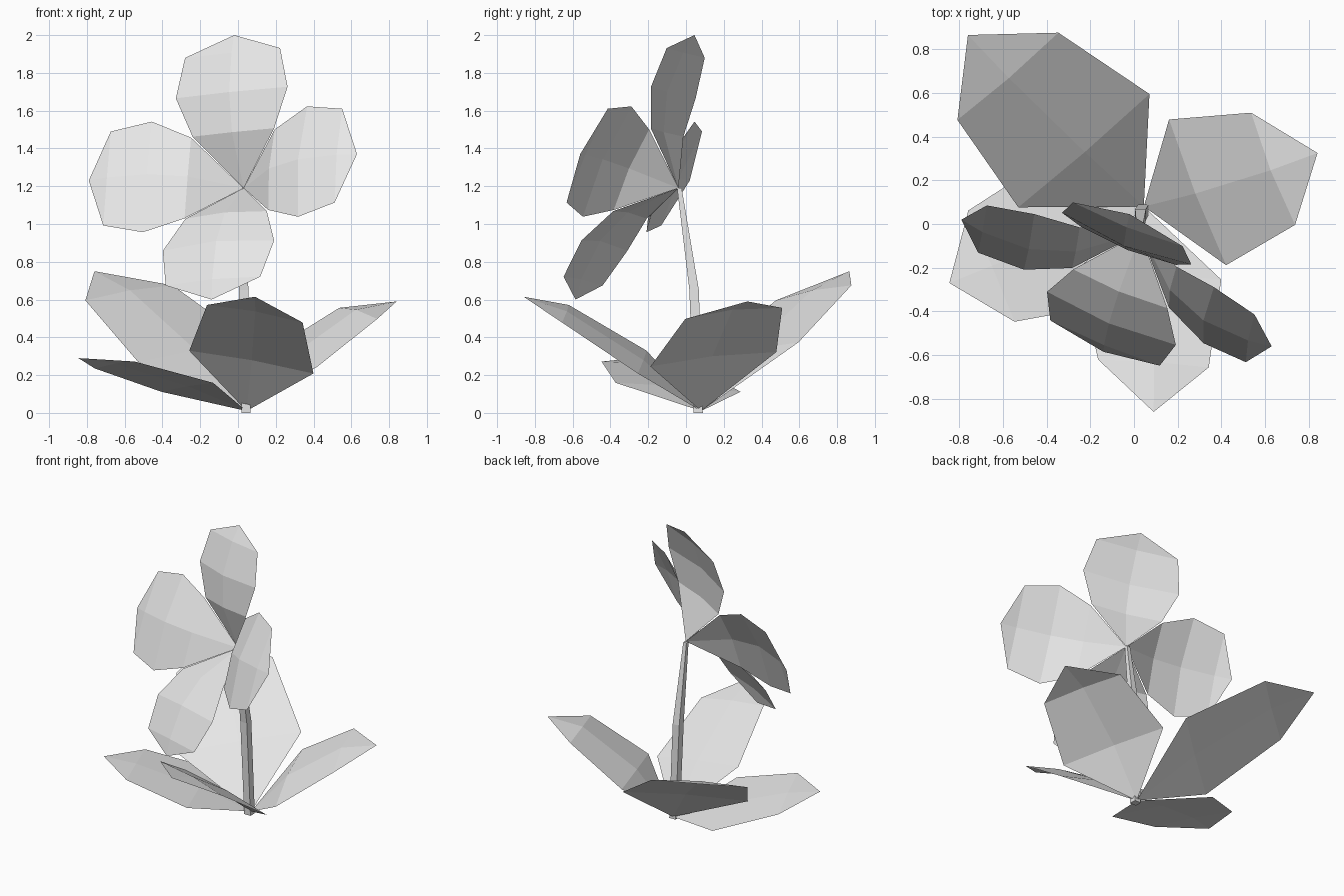
import bpy
from mathutils import Vector

cube = bpy.data.objects.get("Cube")
if cube:
    bpy.data.objects.remove(cube, do_unlink=True)

# One pale grey for the whole plant
grey = bpy.data.materials.new("pale_grey")
grey.use_nodes = True
colour = (0.8, 0.8, 0.8, 1)
grey.diffuse_color = colour
grey.node_tree.nodes["Principled BSDF"].inputs["Base Color"].default_value = colour


def add_object(name, verts, faces):
    mesh = bpy.data.meshes.new(name)
    mesh.from_pydata(verts, [], faces)
    mesh.materials.append(grey)
    obj = bpy.data.objects.new(name, mesh)
    bpy.context.scene.collection.objects.link(obj)
    return obj


def add_blade(name, base, tip, side, width, bulge, rows):
    """Domed sheet: rows hold (along, half width, edge height, midrib height)."""
    base, tip = Vector(base), Vector(tip)
    axis = tip - base
    across = Vector(side)
    across = (across - across.project(axis)).normalized()
    normal = axis.normalized().cross(across)
    verts = [base]
    for along, half, edge, mid in rows:
        for s, height in ((-1, edge), (0, mid), (1, edge)):
            verts.append(base + axis * along + across * (s * half * width)
                         + normal * (height * bulge))
    verts.append(tip)
    last = len(verts) - 1
    faces = [(0, 2, 1), (0, 3, 2)]
    for i in range(1, last - 3, 3):
        faces += [(i, i + 1, i + 4, i + 3), (i + 1, i + 2, i + 5, i + 4)]
    faces += [(last - 3, last - 2, last), (last - 2, last - 1, last)]
    return add_object(name, verts, faces)


# Petals meet at the top of the stem
petal_rows = [(.355, .365, 1, 1.2), (.617, .5, .88, 1.25), (.88, .425, .4, .55)]
flower_centre = (.03, -.04, 1.19)
petals = {
    "top_petal": ((-.02, .045, 2), (-.5, .2, -.05)),
    "left_petal": ((.63, -.56, 1.37), (.04, .22, .5)),
    "bottom_petal": ((-.14, -.585, .6), (.515, -.21, .05)),
    "right_petal": ((-.79, .02, 1.23), (-.04, -.215, -.495)),
}
for name, (tip, side) in petals.items():
    add_blade(name, flower_centre, tip, side, .64, .098, petal_rows)

# Leaves spread from the foot of the stem
leaf_rows = [(.36, .5, 1, 1.25), (.79, .385, .9, 1.2)]
leaf_base = (.045, .08, .01)
leaves = {
    "back_leaf": ((-.76, .865, .75), (-.615, -.505, -.09), .8, .055),
    "left_leaf": ((.84, .325, .59), (-.27, .665, .07), .72, .08),
    "front_leaf": ((.09, -.86, .615), (.65, -.06, -.11), .67, .05),
    "right_leaf": ((-.845, -.27, .29), (.25, -.67, .055), .717, .026),
}
for name, (tip, side, width, bulge) in leaves.items():
    add_blade(name, leaf_base, tip, side, width, bulge, leaf_rows)

# Bent, tapering square stem
path = [(.043, .065, 0, .024), (.03, .043, .65, .025), (.025, -.035, 1.19, .012)]
verts = [(x + r * sx, y + r * sy, z) for x, y, z, r in path
         for sx, sy in ((-1, -1), (1, -1), (1, 1), (-1, 1))]
faces = [(3, 2, 1, 0), (8, 9, 10, 11)]
for ring in (0, 4):
    for k in range(4):
        n = (k + 1) % 4
        faces.append((ring + k, ring + n, ring + n + 4, ring + k + 4))
add_object("stem", verts, faces)
